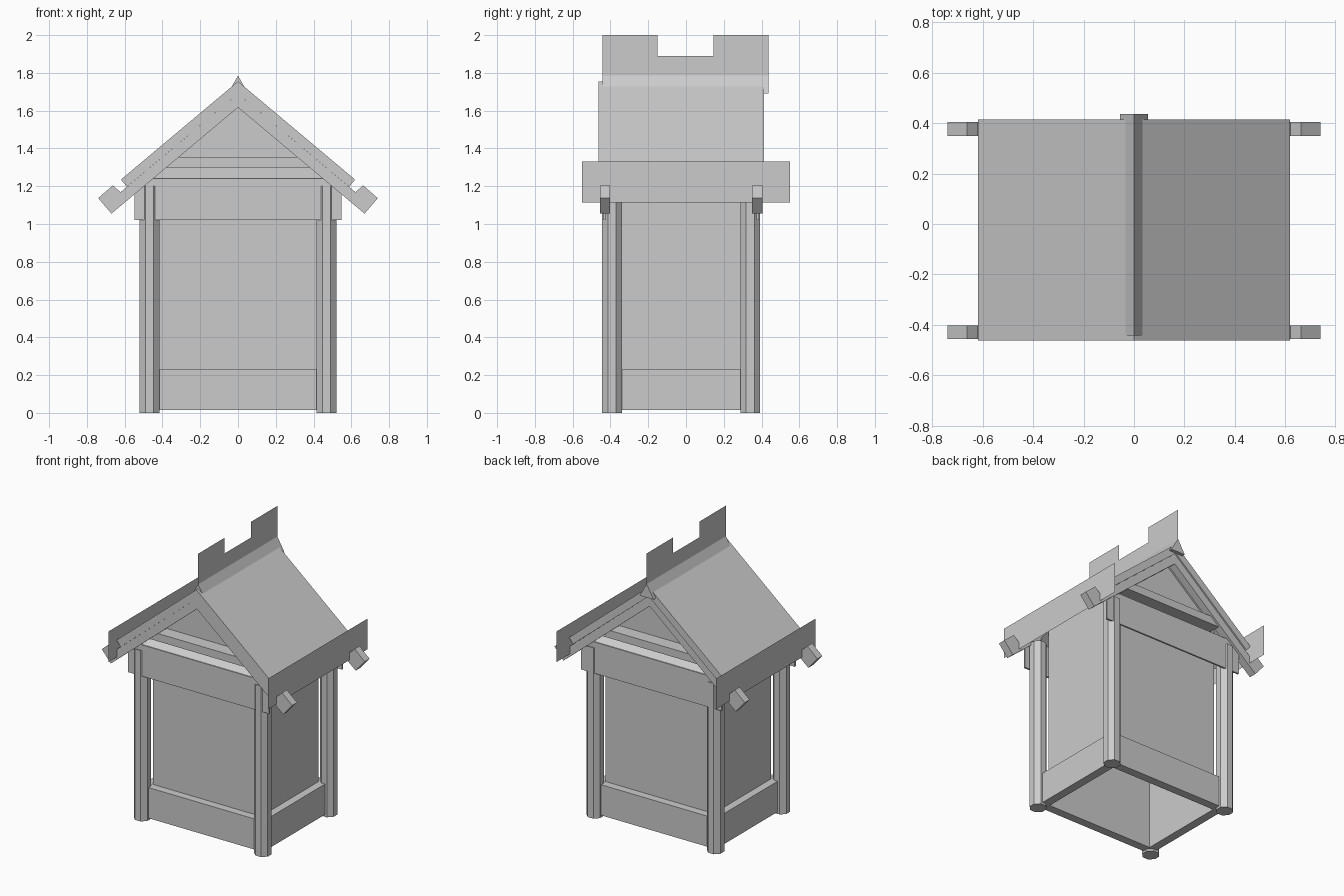
import bpy, bmesh, math

if "Cube" in bpy.data.objects:
    bpy.data.objects.remove(bpy.data.objects["Cube"])

CY = -0.026  # middle of the building front to back


def mesh_object(name, verts, faces):
    me = bpy.data.meshes.new(name)
    bm = bmesh.new()
    vs = [bm.verts.new(v) for v in verts]
    for f in faces:
        bm.faces.new([vs[i] for i in f])
    bmesh.ops.recalc_face_normals(bm, faces=bm.faces)
    bm.to_mesh(me)
    bm.free()
    ob = bpy.data.objects.new(name, me)
    bpy.context.collection.objects.link(ob)
    return ob


def prism(name, profile, y0, y1):
    """Extrude an x-z profile along y."""
    n = len(profile)
    verts = [(x, y, z) for y in (y0, y1) for x, z in profile]
    faces = [tuple(range(n)), tuple(range(n, 2 * n))]
    faces += [(i, (i + 1) % n, (i + 1) % n + n, i + n) for i in range(n)]
    return mesh_object(name, verts, faces)


def box(name, x0, x1, y0, y1, z0, z1):
    return prism(name, [(x0, z0), (x1, z0), (x1, z1), (x0, z1)], y0, y1)


def sheet(name, x, outline):
    """Flat panel in the y-z plane."""
    return mesh_object(name, [(x, y, z) for y, z in outline], [tuple(range(len(outline)))])


# Body: open-bottomed shell with two gable walls and two side walls
gable = [(-0.42, 0.02), (0.42, 0.02), (0.42, 1.335), (0, 1.685), (-0.42, 1.335)]
yf, yb = -0.345, 2 * CY + 0.345
mesh_object("body_walls", [(x, y, z) for y in (yf, yb) for x, z in gable],
            [(0, 1, 2, 3, 4), (5, 6, 7, 8, 9), (1, 2, 7, 6), (0, 4, 9, 5)])

for s in (-1, 1):
    side = "left" if s < 0 else "right"
    # Side skirting board
    box(side + "_base_board", s * 0.415, s * 0.475, CY - 0.35, CY + 0.35, 0.015, 0.23)
    # Roof slab, 40 degree pitch
    prism(side + "_roof_slab", [(0, 1.69), (s * 0.588, 1.197), (s * 0.62, 1.235), (0, 1.755)],
          -0.463, 0.414)
    # Eave panel
    sheet(side + "_eave_panel", s * 0.62, [(-0.55, 1.115), (0.55, 1.115), (0.55, 1.33), (-0.55, 1.33)])

for d, end in ((-1, "front"), (1, "back")):
    def Y(off):
        return CY + d * off
    # End skirting board
    box(end + "_base_board", -0.42, 0.42, Y(0.315), Y(0.375), 0.015, 0.23)
    # Tie beam with corners cut to the roof slope
    prism(end + "_tie_beam", [(-0.547, 1.02), (0.547, 1.02), (0.547, 1.16), (0.45, 1.24),
                              (-0.45, 1.24), (-0.547, 1.16)], Y(0.40), Y(0.412))
    # Sloping ledge behind the tie beam
    mesh_object(end + "_ledge", [(-0.45, Y(0.405), 1.24), (0.45, Y(0.405), 1.24),
                                 (0.42, Y(0.32), 1.30), (-0.42, Y(0.32), 1.30)], [(0, 1, 2, 3)])
    # Collar beam
    prism(end + "_collar_beam", [(-0.378, 1.30), (0.378, 1.30), (0.312, 1.355), (-0.312, 1.355)],
          Y(0.32), Y(0.415))
    for s in (-1, 1):
        side = "left" if s < 0 else "right"
        # Rafter with raised head
        prism(f"{end}_{side}_rafter", [(0, 1.617), (s * 0.67, 1.055), (s * 0.74, 1.137),
                                       (s * 0.662, 1.205), (s * 0.622, 1.168), (0, 1.69)],
              Y(0.376), Y(0.43))
        # Eight-sided corner post
        bpy.ops.mesh.primitive_cylinder_add(vertices=8, radius=0.0525 / math.cos(math.pi / 8),
                                            depth=1.2, location=(s * 0.468, Y(0.366), 0.6),
                                            rotation=(0, 0, 0))
        post = bpy.context.object
        post.name = f"{end}_{side}_post"
        # turn only if needed so flats face the axes
        if max(abs(v.co.x) for v in post.data.vertices) > 0.054:
            post.rotation_euler[2] = math.pi / 8

# Ridge cap and notched crest panel
prism("ridge_cap", [(-0.055, 1.69), (0.055, 1.69), (0, 1.785)], -0.443, 0.437)
sheet("ridge_crest", 0, [(-0.443, 1.73), (0.437, 1.73), (0.437, 2.0), (0.145, 2.0), (0.145, 1.89),
                         (-0.15, 1.89), (-0.15, 2.0), (-0.443, 2.0)])
